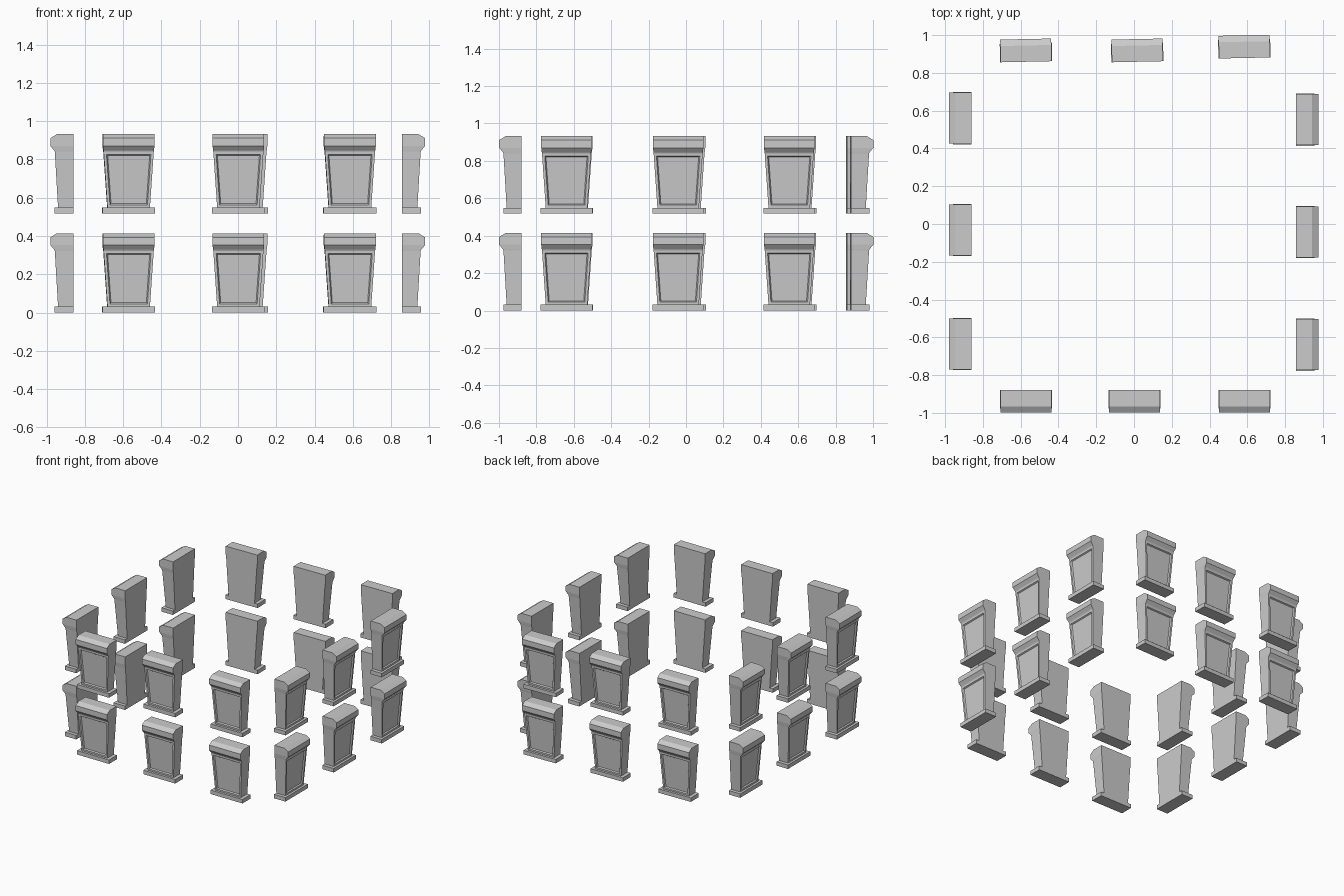
import bpy, bmesh, math

if "Cube" in bpy.data.objects:
    bpy.data.objects.remove(bpy.data.objects["Cube"])

# (z, depth of front, half width) from bottom to top; back plane is y = 0, front faces -y
BODY = [(0.031, 0.080, 0.111), (0.322, 0.097, 0.131), (0.328, 0.100, 0.132),
        (0.352, 0.120, 0.135), (0.393, 0.120, 0.135), (0.414, 0.086, 0.135)]
PLINTH = [(0.0, 0.098, 0.138), (0.031, 0.098, 0.138)]
PANEL_LEVEL = 0
ROW_STEP = 0.518


def loft(bm, stations):
    """Stack rectangular sections into a closed solid; return the front faces."""
    rings = [[bm.verts.new(p) for p in ((-w, -d, z), (w, -d, z), (w, 0, z), (-w, 0, z))]
             for z, d, w in stations]
    fronts = []
    for a, b in zip(rings, rings[1:]):
        for i in range(4):
            j = (i + 1) % 4
            f = bm.faces.new((a[i], a[j], b[j], b[i]))
            if i == 0:
                fronts.append(f)
    bm.faces.new(rings[0][::-1])
    bm.faces.new(rings[-1])
    return fronts


# One bracket: plinth block, tapered body with recessed panel, moulded cap
bm = bmesh.new()
loft(bm, PLINTH)
panel = loft(bm, BODY)[PANEL_LEVEL]
bm.normal_update()
bmesh.ops.inset_region(bm, faces=[panel], thickness=0.014, use_even_offset=True)
bmesh.ops.inset_region(bm, faces=[panel], thickness=0.006, depth=-0.009, use_even_offset=True)
bm.normal_update()
mesh = bpy.data.meshes.new("bracket")
bm.to_mesh(mesh)
bm.free()

# Side name, turn in degrees, back-plane centres
SIDES = [
    ("front", 0, [(-0.571, -0.879), (0.002, -0.879), (0.585, -0.879)]),
    ("right", 90, [(0.857, -0.639), (0.857, -0.042), (0.857, 0.552)]),
    ("back", 181.2, [(-0.571, 0.859), (0.018, 0.859), (0.585, 0.879)]),
    ("left", -90, [(-0.860, -0.635), (-0.860, -0.032), (-0.860, 0.560)]),
]

# Two rows of brackets around the square
for row, level in enumerate(("lower", "upper")):
    for side, turn, spots in SIDES:
        for n, (x, y) in enumerate(spots, 1):
            ob = bpy.data.objects.new(f"{level}_{side}_bracket_{n}", mesh)
            ob.location = (x, y, row * ROW_STEP)
            ob.rotation_euler.z = math.radians(turn)
            bpy.context.collection.objects.link(ob)
